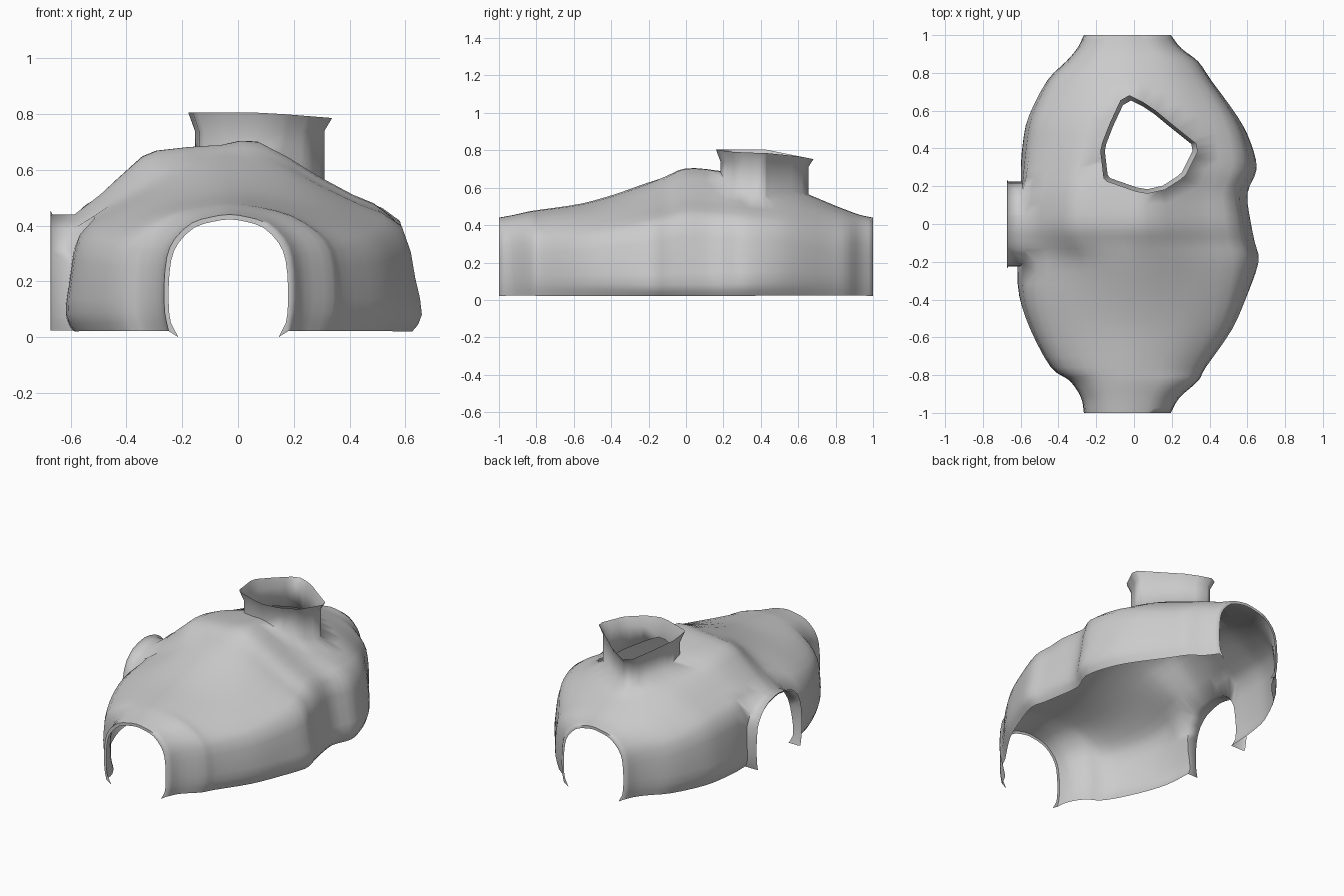
import bpy, bmesh, math
from mathutils import Vector
from mathutils.bvhtree import BVHTree

cube = bpy.data.objects.get("Cube")
if cube:
    bpy.data.objects.remove(cube)

stone = bpy.data.materials.new("plain_grey")
stone.use_nodes = True
GREY = (0.6, 0.6, 0.6, 1)
stone.diffuse_color = GREY
stone.node_tree.nodes["Principled BSDF"].inputs["Base Color"].default_value = GREY

MID_X = -0.03
# Half sections from the ground to the crown, as fractions of width and height
ARCH = [(.93, .05), (.99, .2), (1, .42), (.96, .65), (.84, .8), (.58, .93), (.28, .98), (0, 1)]
DOME = [(.95, .03), (1, .12), (.96, .33), (.89, .62), (.68, .73), (.48, .83), (.28, .94), (0, 1)]
# Fuller right half where the dome runs out over the side arch
BULGE = [(-.95, .03), (-1, .12), (-.99, .35), (-.97, .62), (-.8, .73), (-.6, .88),
         (-.45, .955), (-.05, .985), (.16, 1)]
# Stations along the shell: y, right edge, left edge, crown height, dome share, bulge share
STATIONS = [
    (-1, -.265, .195, .44, 0, 0), (-.92, -.28, .24, .455, 0, 0),
    (-.83, -.34, .34, .475, .1, 0), (-.76, -.44, .38, .485, .25, 0),
    (-.56, -.55, .52, .515, .4, 0), (-.38, -.61, .6, .565, .6, 0),
    (-.2, -.62, .66, .63, .9, .2), (-.1, -.615, .64, .665, 1, .75),
    (0, -.61, .62, .7, 1, 1), (.16, -.6, .6, .69, 1, 1), (.29, -.6, .65, .67, .9, .6),
    (.43, -.59, .62, .64, .7, .2), (.57, -.56, .55, .6, .5, 0), (.76, -.46, .41, .52, .25, 0),
    (.86, -.36, .34, .48, .1, 0), (.93, -.3, .25, .455, 0, 0), (1, -.265, .195, .44, 0, 0)]
# Outline of the chimney lip
LIP = [(-.06, .68), (-.03, .685), (.08, .63), (.2, .53), (.35, .41), (.27, .25),
       (.13, .16), (.04, .16), (-.16, .23), (-.18, .4), (-.13, .53)]
CHIMNEY = Vector((.06, .4))
NECK = .9


def spline(points, steps):
    """Smooth curve through points of any dimension."""
    pts = [Vector(p) for p in points]
    pts = [pts[0] * 2 - pts[1]] + pts + [pts[-1] * 2 - pts[-2]]
    out = []
    for a, b, c, d in zip(pts, pts[1:], pts[2:], pts[3:]):
        for i in range(steps):
            t = i / steps
            out.append(b + (c - a) * (t / 2) + (a * 2 - b * 5 + c * 4 - d) * (t * t / 2)
                       + (b * 3 - a - c * 3 + d) * (t ** 3 / 2))
    return out + [pts[-2]]


def mirrored(half):
    return [(-u, v) for u, v in half] + half[-2::-1]


def reach(outline, direction):
    """Distance from the origin to a closed outline along a direction."""
    best = 0
    for i, b in enumerate(outline):
        a, b = Vector(outline[i - 1]), Vector(b)
        e = b - a
        den = direction.x * e.y - direction.y * e.x
        if abs(den) > 1e-9:
            r = (a.x * e.y - a.y * e.x) / den
            s = (a.x * direction.y - a.y * direction.x) / den
            if r > 0 and -1e-6 <= s <= 1 + 1e-6:
                best = max(best, r)
    return best


def cut_hole(bm, outline, flatten, lift, aim, allowed):
    """Open a hole, slide its border over the surface onto the outline."""
    tree = BVHTree.FromBMesh(bm)
    old = {e for e in bm.edges if e.is_boundary}
    inside = set()
    for v in bm.verts:
        p = flatten(v.co)
        if allowed(v.co) and p.length < reach(outline, p.normalized()):
            inside.add(v)
    bmesh.ops.delete(bm, geom=list(inside), context='VERTS')
    border = [e for e in bm.edges if e.is_boundary and e not in old]
    for v in {v for e in border for v in e.verts}:
        d = flatten(v.co).normalized()
        start = lift(d * reach(outline, d))
        hit = tree.ray_cast(start, aim)[0]
        v.co = hit if hit else Vector([c if a == 0 else o for c, a, o in zip(start, aim, v.co)])
    return border


def extend(bm, edges, move):
    """Extrude a border, move the new points and return the new border."""
    geom = bmesh.ops.extrude_edge_only(bm, edges=edges)["geom"]
    for v in geom:
        if isinstance(v, bmesh.types.BMVert):
            move(v.co)
    return [e for e in geom if isinstance(e, bmesh.types.BMEdge) and e.is_boundary
            and len({f for v in e.verts for f in v.link_faces}) > 1]


# Domed shell lofted between the front and back arches
bm = bmesh.new()
arch, dome = spline(mirrored(ARCH), 2), spline(mirrored(DOME), 2)
bulge = spline(BULGE + DOME[-3::-1], 2)
rows = []
for y, right, left, crown, share, swell in spline(STATIONS, 3):
    row = []
    for a, d, b in zip(arch, dome, bulge):
        u, v = a.lerp(d.lerp(b, swell), share)
        width = left - MID_X if u > 0 else MID_X - right
        row.append(bm.verts.new((MID_X + u * width, y, v * crown)))
    rows.append(row)
for r, s in zip(rows, rows[1:]):
    for i in range(len(r) - 1):
        bm.faces.new((r[i], r[i + 1], s[i + 1], s[i]))


# Thin inward rims with curled feet at both end arches
def curl(co):
    foot = co.z < .04
    co.x = MID_X + (co.x - MID_X) * (.84 if foot else .93)
    co.z = 0 if foot else co.z * .96


for row in (rows[0], rows[-1]):
    extend(bm, [bm.edges.get(p) for p in zip(row, row[1:])], curl)

# Side arch with a short flared collar
side_arch = [(u * .225, v * .44) for u, v in [(-.93, -.3)] + mirrored(ARCH) + [(.93, -.3)]]


def collar(co):
    co.x = -.665
    co.z = max(co.z, .022)


def collar_rim(co):
    co.x = -.672
    co.y *= 1.04
    co.z *= 1.03


border = cut_hole(bm, side_arch, lambda co: Vector((co.y, co.z)),
                  lambda p: Vector((-1, p.x, max(p.y, .024))), Vector((1, 0, 0)),
                  lambda co: co.x < -.3)
extend(bm, extend(bm, border, collar), collar_rim)

# Open chimney with a flared lip
neck = [(Vector(p) - CHIMNEY) * NECK for p in LIP]


def raise_neck(co):
    co.z = .74 - .12 * max(0, co.y - .4)


def flare(co):
    co.x, co.y = CHIMNEY + (co.xy - CHIMNEY) / NECK
    co.z = .805 - .2 * max(0, co.y - .42) - .08 * max(0, co.x - .1)


border = cut_hole(bm, neck, lambda co: co.xy - CHIMNEY,
                  lambda p: (CHIMNEY + p).to_3d() + Vector((0, 0, 2)), Vector((0, 0, -1)),
                  lambda co: co.z > .4)
extend(bm, extend(bm, border, raise_neck), flare)

bmesh.ops.recalc_face_normals(bm, faces=bm.faces[:])
mesh = bpy.data.meshes.new("domed_shell")
bm.to_mesh(mesh)
bm.free()
mesh.materials.append(stone)
shell = bpy.data.objects.new("domed_shell", mesh)
bpy.context.scene.collection.objects.link(shell)
bpy.context.view_layer.objects.active = shell
shell.select_set(True)
bpy.ops.object.shade_smooth_by_angle(angle=math.radians(75))
